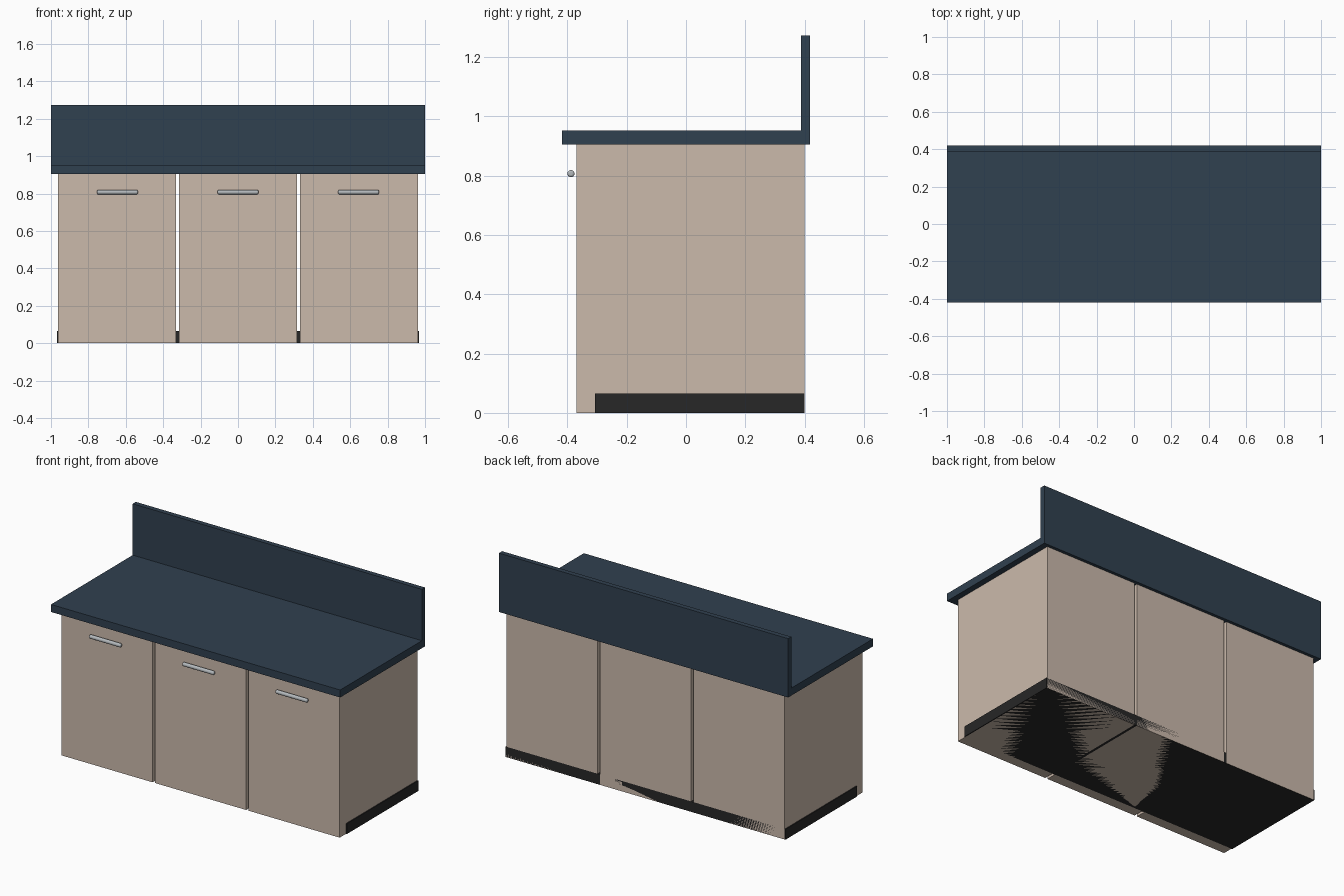
import bpy, bmesh, math

if "Cube" in bpy.data.objects:
    bpy.data.objects.remove(bpy.data.objects["Cube"])


def material(name, color):
    m = bpy.data.materials.new(name)
    m.diffuse_color = (*color, 1)
    m.use_nodes = True
    m.node_tree.nodes["Principled BSDF"].inputs["Base Color"].default_value = m.diffuse_color
    return m


navy = material("navy_worktop", (0.03, 0.052, 0.08))
beige = material("beige_panel", (0.60, 0.49, 0.41))
black = material("black_plinth", (0.02, 0.02, 0.02))
steel = material("steel", (0.45, 0.48, 0.50))


def finish(name, bm, mat):
    bmesh.ops.recalc_face_normals(bm, faces=bm.faces)
    me = bpy.data.meshes.new(name)
    bm.to_mesh(me)
    bm.free()
    ob = bpy.data.objects.new(name, me)
    bpy.context.collection.objects.link(ob)
    me.materials.append(mat)
    return ob


def extrude_x(name, profile, x0, x1, mat):
    """Extrude a closed (y, z) profile from x0 to x1."""
    bm = bmesh.new()
    face = bm.faces.new([bm.verts.new((x0, y, z)) for y, z in profile])
    out = bmesh.ops.extrude_face_region(bm, geom=[face])
    verts = [g for g in out["geom"] if isinstance(g, bmesh.types.BMVert)]
    bmesh.ops.translate(bm, verts=verts, vec=(x1 - x0, 0, 0))
    return finish(name, bm, mat)


def rect(y0, y1, z0, z1):
    return [(y0, z0), (y1, z0), (y1, z1), (y0, z1)]


# Worktop with upstand at the back: one L-shaped profile
extrude_x("worktop", [(-0.419, 0.905), (0.419, 0.905), (0.419, 1.273),
                      (0.388, 1.273), (0.388, 0.952), (-0.419, 0.952)],
          -1, 1, navy)

# Recessed plinth
extrude_x("plinth", rect(-0.307, 0.4, 0, 0.065), -0.968, 0.968, black)

# Three cabinets, each with a round-ended bar handle
for i, cx in enumerate((-0.647, 0, 0.647), 1):
    extrude_x(f"cabinet_{i}", rect(-0.37, 0.4, 0, 0.905),
              cx - 0.315, cx + 0.315, beige)
    bpy.ops.mesh.primitive_cylinder_add(
        vertices=24, radius=0.012, depth=0.218,
        location=(cx * 0.996, -0.388, 0.807), rotation=(0, math.pi / 2, 0))
    handle = bpy.context.object
    handle.name = f"handle_{i}"
    handle.data.materials.append(steel)
    bev = handle.modifiers.new("round_ends", 'BEVEL')
    bev.width = 0.007
    bev.segments = 4
    bpy.ops.object.shade_smooth_by_angle()
